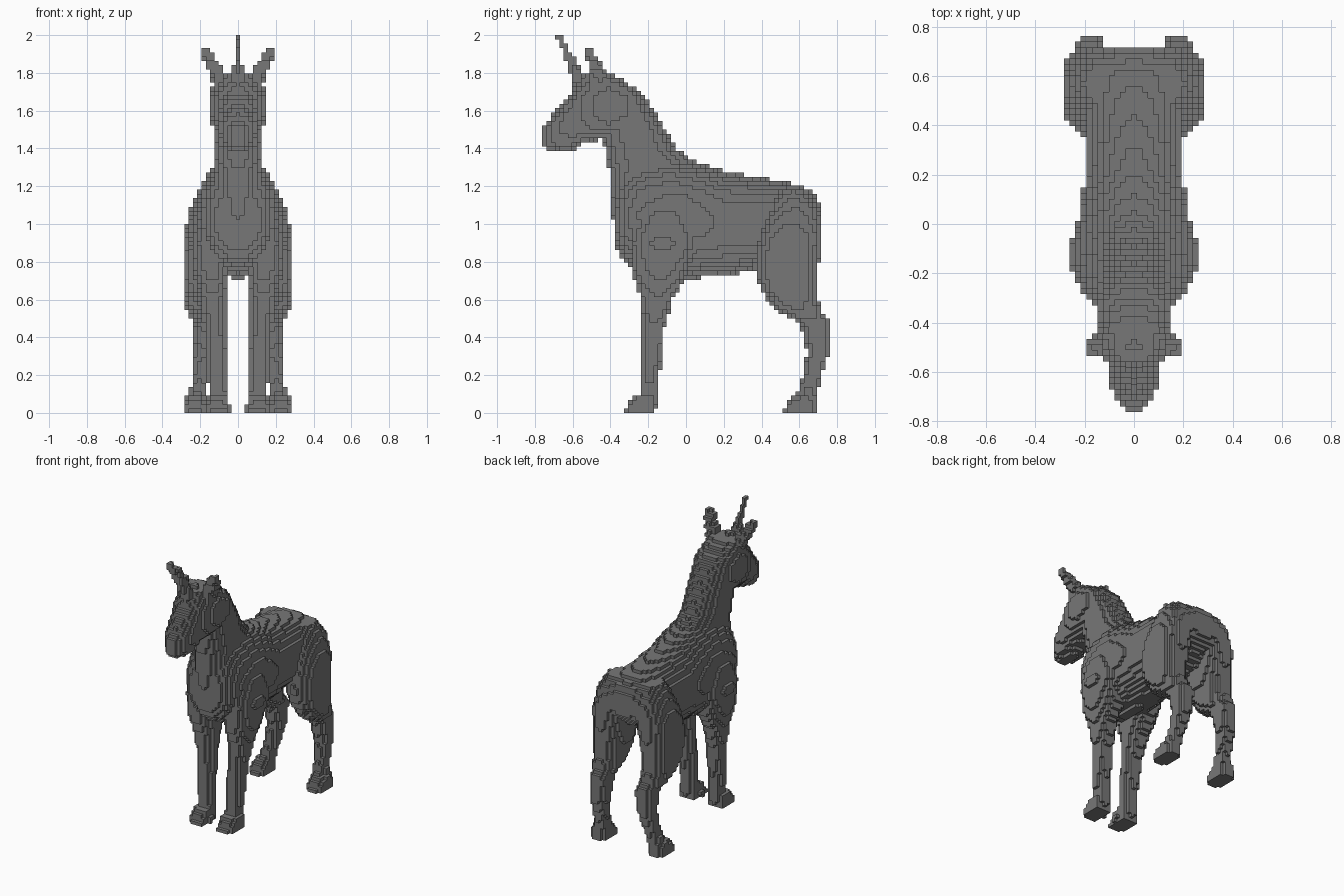
import bpy
import bmesh
from mathutils import Vector

CELL = 2 / 88

old = bpy.data.objects.get("Cube")
if old:
    bpy.data.objects.remove(old, do_unlink=True)

coat = bpy.data.materials.new("dark grey coat")
coat.use_nodes = True
GREY = (0.185, 0.185, 0.185, 1)
coat.diffuse_color = GREY
coat.node_tree.nodes["Principled BSDF"].inputs["Base Color"].default_value = GREY


def section(stations, t):
    """Interpolated cross-section limits at distance t along a part."""
    for a, b in zip(stations, stations[1:]):
        if a[0] <= t <= b[0]:
            f = (t - a[0]) / (b[0] - a[0])
            return [p + (q - p) * f for p, q in zip(a[1:], b[1:])]
    return None


def loft_cells(axis, stations, power, side):
    """Grid cells inside rounded sections stacked along the y or z axis."""
    found = set()
    for n in range(-45, 90):
        t = n * CELL if axis == "y" else (n + 0.5) * CELL
        limits = section(stations, t)
        if not limits:
            continue
        lo, hi = limits[:2]
        x0, x1 = limits[2:] if len(limits) == 4 else (-limits[2], limits[2])
        for m in range(-45, 90):
            v = (m + 0.5) * CELL if axis == "y" else m * CELL
            dv = abs(2 * v - lo - hi) / (hi - lo)
            if dv > 1:
                continue
            for i in range(-14, 15):
                dx = abs(2 * i * CELL - x0 - x1) / (x1 - x0)
                if dx ** power + dv ** power <= 1:
                    found.add((side * i, n, m) if axis == "y" else (side * i, m, n))
    return found


# Central parts: position, low and high limit, half width
TORSO = [(-.38, .89, 1.15, .10), (-.33, .80, 1.28, .17), (-.25, .75, 1.33, .205),
         (-.1, .71, 1.365, .22), (0, .71, 1.345, .22), (.2, .725, 1.28, .20),
         (.4, .76, 1.245, .20), (.6, .86, 1.21, .22), (.68, .93, 1.16, .18),
         (.725, .98, 1.08, .11)]
NECK = [(1.0, -.385, .1, .18), (1.2, -.395, .13, .16), (1.3, -.41, .06, .13),
        (1.4, -.43, -.05, .125), (1.55, -.45, -.14, .13), (1.7, -.50, -.235, .135),
        (1.76, -.54, -.33, .12), (1.8, -.57, -.40, .10)]
HEAD = [(-.765, 1.41, 1.51, .03), (-.73, 1.39, 1.55, .06), (-.69, 1.385, 1.60, .085),
        (-.6, 1.39, 1.70, .105), (-.56, 1.42, 1.78, .115), (-.5, 1.44, 1.81, .135),
        (-.4, 1.45, 1.8, .155), (-.3, 1.50, 1.75, .14)]
HORN = [(1.72, -.59, -.5, .04), (1.85, -.63, -.575, .022), (2.0, -.69, -.662, .012)]

# Paired parts: height, front and back limit, inner and outer limit
EAR = [(1.74, -.5, -.40, .05, .13), (1.83, -.51, -.44, .08, .17),
       (1.89, -.53, -.475, .125, .195), (1.94, -.547, -.513, .165, .2)]
FRONT_LEG = [(.08, -.25, -.145, .06, .155), (.25, -.245, -.135, .065, .165),
             (.45, -.23, -.115, .065, .18), (.6, -.24, -.07, .065, .20),
             (.72, -.28, 0, .055, .23), (.9, -.295, .06, .04, .255),
             (1.05, -.26, .04, .03, .235), (1.2, -.18, -.03, .05, .18)]
FRONT_HOOF = [(0, -.335, -.175, .045, .18), (.04, -.315, -.155, .045, .18),
              (.1, -.265, -.15, .05, .165)]
HIND_LEG = [(.08, .575, .695, .175, .255), (.2, .625, .715, .15, .245),
            (.33, .64, .765, .13, .235), (.47, .605, .77, .115, .24),
            (.55, .47, .715, .11, .275), (.65, .395, .695, .095, .29),
            (.75, .36, .70, .08, .295), (.85, .365, .71, .065, .295),
            (.95, .39, .72, .05, .288), (1.1, .45, .70, .04, .245),
            (1.18, .5, .64, .06, .2)]
HIND_HOOF = [(0, .515, .685, .165, .295), (.04, .525, .69, .165, .295),
             (.1, .575, .69, .175, .265)]

parts = {
    "torso": loft_cells("y", TORSO, 2.05, 1),
    "neck": loft_cells("z", NECK, 2.3, 1),
    "head": loft_cells("y", HEAD, 2.3, 1),
    "horn": loft_cells("z", HORN, 2.5, 1),
}
for name, stations, power in (("ear", EAR, 2.3), ("front_hoof", FRONT_HOOF, 2.8),
                              ("front_leg", FRONT_LEG, 2.3), ("hind_hoof", HIND_HOOF, 2.8),
                              ("hind_leg", HIND_LEG, 2.2)):
    for label, side in (("left", 1), ("right", -1)):
        parts[f"{label}_{name}"] = loft_cells("z", stations, power, side)

# Each cell belongs to the first part that claims it
occupied = set()
for name in parts:
    parts[name] = parts[name] - occupied
    occupied |= parts[name]


def build_part(name, cells):
    """Blocky mesh made of only the cell sides that face open space."""
    bm = bmesh.new()
    corners = {}

    def corner(key):
        if key not in corners:
            i, j, k = key
            corners[key] = bm.verts.new(Vector((i - 0.5, j - 0.5, k)) * CELL)
        return corners[key]

    for cell in sorted(cells):
        for axis in range(3):
            for step in (-1, 1):
                beside = list(cell)
                beside[axis] += step
                if tuple(beside) in occupied:
                    continue
                u, v = (axis + 1) % 3, (axis + 2) % 3
                loop = []
                for du, dv in ((0, 0), (1, 0), (1, 1), (0, 1)):
                    key = list(cell)
                    key[axis] += step > 0
                    key[u] += du
                    key[v] += dv
                    loop.append(corner(tuple(key)))
                bm.faces.new(loop if step > 0 else loop[::-1])
    mesh = bpy.data.meshes.new(name)
    bm.to_mesh(mesh)
    bm.free()
    mesh.materials.append(coat)
    bpy.context.collection.objects.link(bpy.data.objects.new(name, mesh))


for name, cells in parts.items():
    build_part(name, cells)
